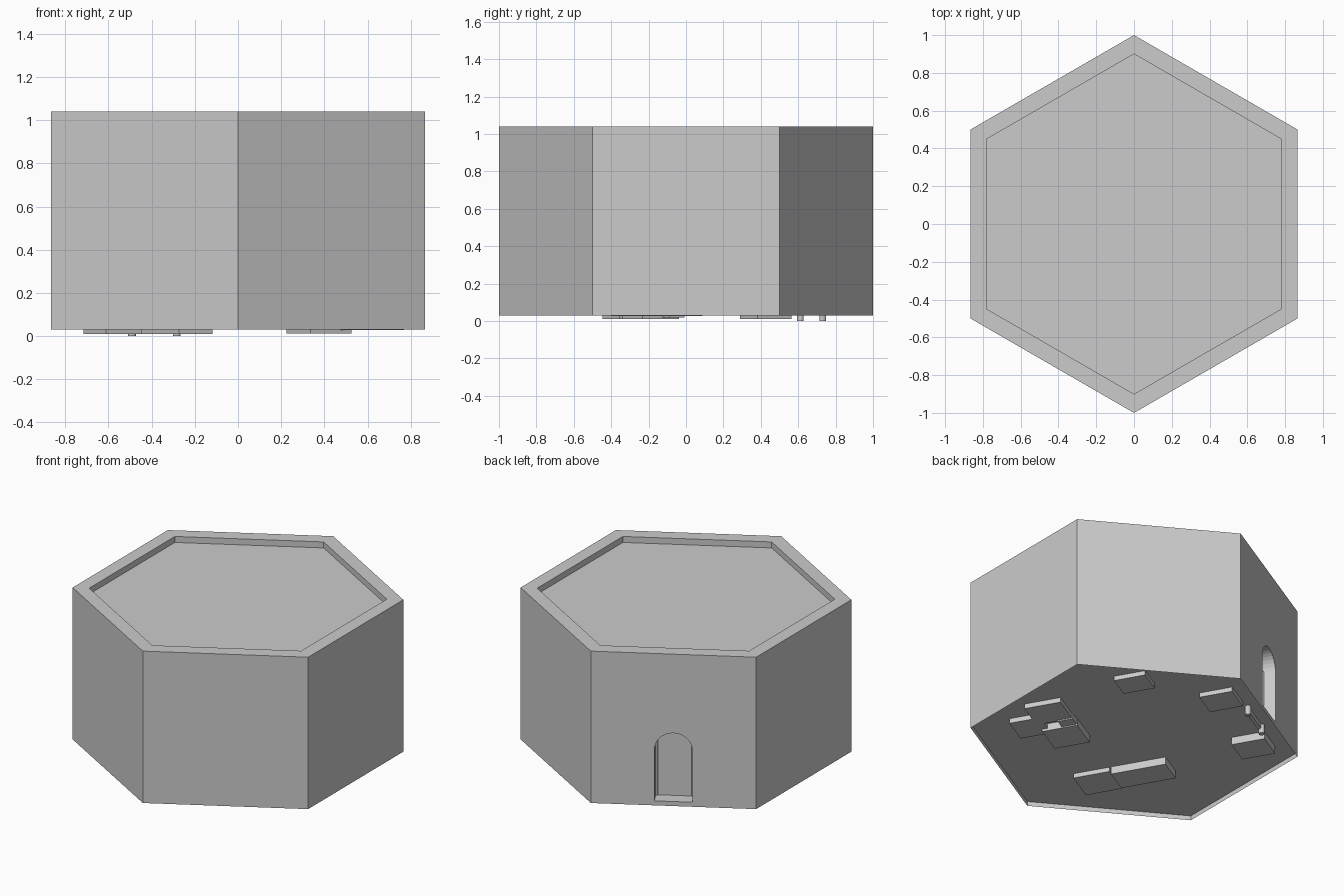
import bpy, bmesh, math
from mathutils import Matrix

if "Cube" in bpy.data.objects:
    bpy.data.objects.remove(bpy.data.objects["Cube"])

ROT = Matrix.Rotation(math.radians(30), 4, 'Z')   # local x runs along the door wall, local y points out of it


def finish(name, bm, turn=False):
    if turn:
        bm.transform(ROT)
    bmesh.ops.recalc_face_normals(bm, faces=bm.faces)
    me = bpy.data.meshes.new(name)
    bm.to_mesh(me)
    bm.free()
    ob = bpy.data.objects.new(name, me)
    bpy.context.collection.objects.link(ob)
    return ob


def hex_loop(bm, r, z):
    return [bm.verts.new((r * math.cos(math.radians(30 + 60 * i)),
                          r * math.sin(math.radians(30 + 60 * i)), z)) for i in range(6)]


def bridge(bm, a, b):
    for i in range(6):
        j = (i + 1) % 6
        bm.faces.new((a[i], a[j], b[j], b[i]))


def hex_ring(name, r_out, r_in, z0, z1):
    bm = bmesh.new()
    loops = [hex_loop(bm, r, z) for r, z in ((r_out, z0), (r_out, z1), (r_in, z1), (r_in, z0))]
    for k in range(4):
        bridge(bm, loops[k], loops[(k + 1) % 4])
    return finish(name, bm)


def hex_slab(name, r, z0, z1, bottom=True):
    bm = bmesh.new()
    lo, hi = hex_loop(bm, r, z0), hex_loop(bm, r, z1)
    bridge(bm, lo, hi)
    bm.faces.new(hi)
    if bottom:
        bm.faces.new(lo)
    return finish(name, bm)


def box(name, t0, t1, n0, n1, z0, z1):
    bm = bmesh.new()
    bmesh.ops.create_cube(bm, size=1)
    bm.transform(Matrix.Translation(((t0 + t1) / 2, (n0 + n1) / 2, (z0 + z1) / 2))
                 @ Matrix.Diagonal((t1 - t0, n1 - n0, z1 - z0, 1)))
    return finish(name, bm, True)


def arch(name, half, z0, spring, n0, n1, seg=16):
    bm = bmesh.new()
    pts = [(-half, z0), (half, z0)]
    pts += [(half * math.cos(math.pi * i / seg), spring + half * math.sin(math.pi * i / seg))
            for i in range(seg + 1)]
    face = bm.faces.new([bm.verts.new((x, n0, z)) for x, z in pts])
    ext = bmesh.ops.extrude_face_region(bm, geom=[face])
    new = [v for v in ext['geom'] if isinstance(v, bmesh.types.BMVert)]
    bmesh.ops.translate(bm, verts=new, vec=(0, n1 - n0, 0))
    return finish(name, bm, True)


# Shell: open-bottomed floor, hollow walls, roof and parapet
hex_slab("floor", 1.0, 0.03, 0.06, bottom=False)
walls = hex_ring("walls", 1.0, 0.9, 0.06, 0.94)
hex_slab("roof", 1.0, 0.94, 1.0)
hex_ring("parapet", 1.0, 0.9, 1.0, 1.04)

# Arched doorway cut through one wall
cutter = arch("doorway_cutter", 0.115, 0.05, 0.40, 0.7, 1.0)
cutter.hide_render = True
cutter.hide_viewport = True
cut = walls.modifiers.new("doorway", 'BOOLEAN')
cut.operation = 'DIFFERENCE'
cut.solver = 'EXACT'
cut.object = cutter

# Door and round hinge posts
arch("door", 0.125, 0.03, 0.395, 0.755, 0.778)
for side, x in (("left", -0.12), ("right", 0.12)):
    bm = bmesh.new()
    bmesh.ops.create_cone(bm, cap_ends=True, segments=16, radius1=0.018, radius2=0.018, depth=0.43)
    bm.transform(Matrix.Translation((x, 0.775, 0.215)))
    finish(side + "_hinge_post", bm, True)

# Furniture whose feet pass through the floor: t range, n range, bottom, top
for name, *dims in (
    ("door_chest_right", 0.185, 0.375, 0.555, 0.765, 0.03, 0.25),
    ("door_chest_left", -0.385, -0.195, 0.555, 0.765, 0.01, 0.25),
    ("corner_chest", 0.57, 0.74, 0.14, 0.34, 0.03, 0.25),
    ("table_end", 0.40, 0.61, -0.48, -0.25, 0.028, 0.25),
    ("table_link", 0.33, 0.41, -0.34, -0.245, 0.02, 0.25),
    ("table_start", 0.12, 0.34, -0.465, -0.24, 0.012, 0.25),
    ("stool", 0.28, 0.475, -0.625, -0.43, 0.028, 0.2),
    ("bench_end", -0.50, -0.28, -0.49, -0.26, 0.03, 0.25),
    ("bench_seat", -0.46, -0.28, -0.25, 0.10, 0.01, 0.25),
):
    box(name, *dims)
